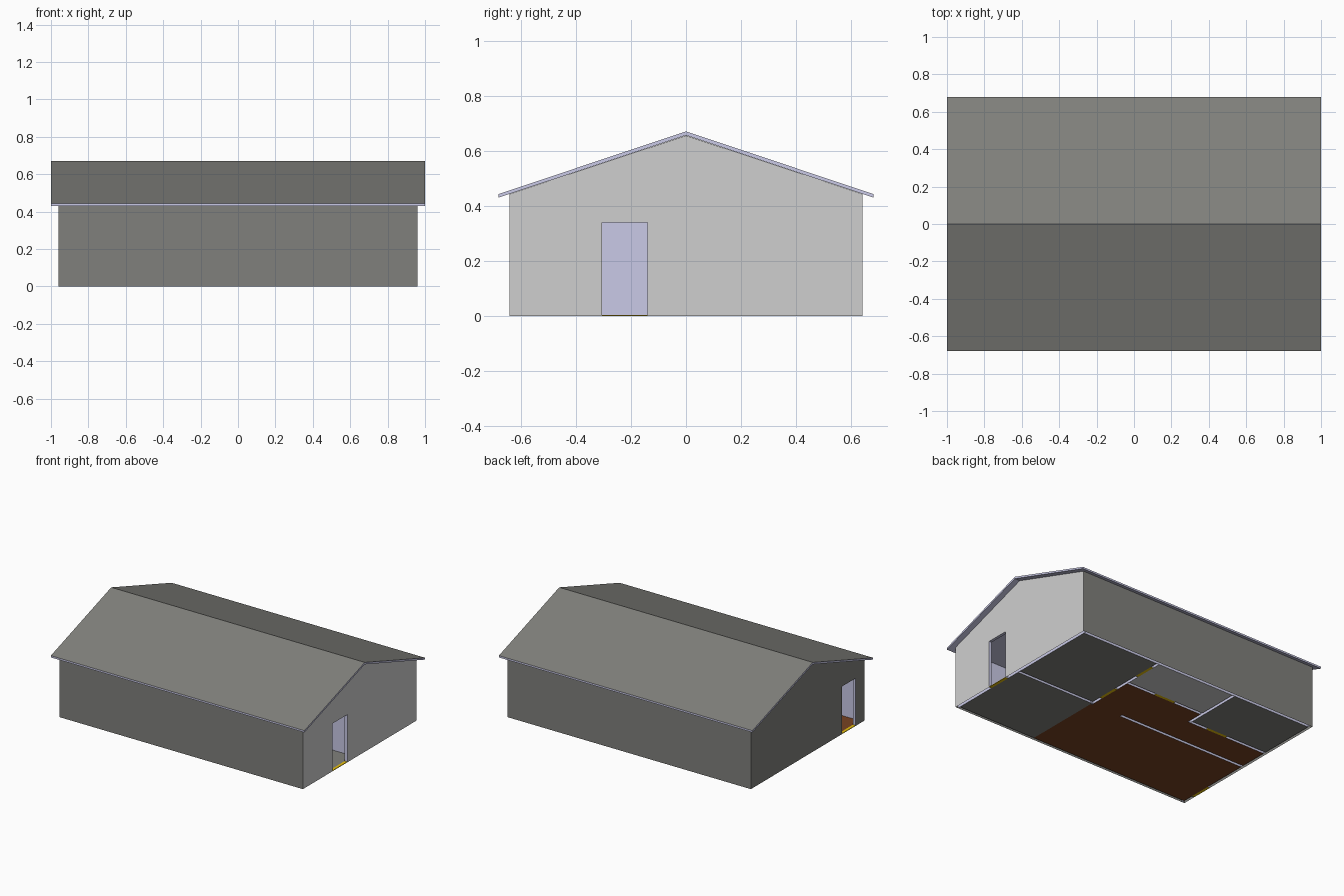
import bpy, bmesh

if "Cube" in bpy.data.objects:
    bpy.data.objects.remove(bpy.data.objects["Cube"])

def lin(c):
    c /= 255
    return c / 12.92 if c <= 0.04045 else ((c + 0.055) / 1.055) ** 2.4

def material(name, r, g, b):
    m = bpy.data.materials.new(name)
    m.diffuse_color = (lin(r), lin(g), lin(b), 1)
    m.use_nodes = True
    m.node_tree.nodes["Principled BSDF"].inputs["Base Color"].default_value = m.diffuse_color
    return m

GREY = material("dark grey", 128, 128, 124)
LIGHT = material("light grey", 207, 207, 207)
LAV = material("pale lavender", 204, 204, 233)
BROWN = material("brown floor", 120, 66, 34)
YELLOW = material("yellow threshold", 240, 200, 15)

HX, HY, T = 0.96, 0.64, 0.02       # outer half sizes and wall thickness
DOOR_H, CEIL, EAVE, RIDGE = 0.34, 0.43, 0.443, 0.655

def finish(name, bm, mats, rule=None, open_bottom=False):
    bmesh.ops.recalc_face_normals(bm, faces=bm.faces)
    bm.normal_update()
    if open_bottom:
        low = [f for f in bm.faces if f.normal.z < -0.9 and f.calc_center_median().z < 0.001]
        bmesh.ops.delete(bm, geom=low, context='FACES')
    if rule:
        for f in bm.faces:
            f.material_index = rule(f.calc_center_median(), f.normal)
    me = bpy.data.meshes.new(name)
    bm.to_mesh(me)
    bm.free()
    for m in mats:
        me.materials.append(m)
    ob = bpy.data.objects.new(name, me)
    bpy.context.collection.objects.link(ob)

def prism(bm, profile, x0, x1):
    """Extrude a (y, z) profile along x."""
    face = bm.faces.new([bm.verts.new((x0, y, z)) for y, z in profile])
    geom = bmesh.ops.extrude_face_region(bm, geom=[face])["geom"]
    bmesh.ops.translate(bm, vec=(x1 - x0, 0, 0),
                        verts=[g for g in geom if isinstance(g, bmesh.types.BMVert)])

def box(bm, x0, x1, y0, y1, z0, z1):
    prism(bm, [(y0, z0), (y1, z0), (y1, z1), (y0, z1)], x0, x1)

def plate(name, mat, rects, z=0.0):
    bm = bmesh.new()
    for x0, x1, y0, y1 in rects:
        bm.faces.new([bm.verts.new(p) for p in
                      ((x0, y0, z), (x1, y0, z), (x1, y1, z), (x0, y1, z))])
    finish(name, bm, [mat])

def outside(c, n):
    return int((abs(n.x) > 0.9 and abs(c.x) > HX - 0.005) or
               (abs(n.y) > 0.9 and abs(c.y) > HY - 0.005))

# Long outer walls
for side, s in (("front", -1), ("back", 1)):
    bm = bmesh.new()
    ys = sorted((s * HY, s * (HY - T)))
    box(bm, -HX + T, HX - T, ys[0], ys[1], 0, EAVE)
    finish(side + "_wall", bm, [LAV, GREY], outside, True)

# Gable walls with a door opening each
for side, s, d0, d1, mat in (("right", 1, -0.305, -0.14, LIGHT),
                             ("left", -1, -0.54, -0.385, GREY)):
    bm = bmesh.new()
    prism(bm, [(-HY, 0), (d0, 0), (d0, DOOR_H), (d1, DOOR_H), (d1, 0), (HY, 0),
               (HY, EAVE), (0, RIDGE), (-HY, EAVE)], s * HX, s * (HX - T))

    def gable_rule(c, n):
        if not outside(c, n):
            return 0
        return 1 if abs(n.x) > 0.9 else 2
    finish(side + "_gable_wall", bm, [LAV, mat, GREY], gable_rule, True)
    bm = bmesh.new()
    xs = sorted((s * HX, s * (HX - T)))
    box(bm, xs[0], xs[1], d0, d1, 0, 0.004)
    finish(side + "_threshold", bm, [YELLOW])

# Roof: grey slopes, lavender edges and underside
bm = bmesh.new()
prism(bm, [(-0.68, 0.43), (0, 0.656), (0.68, 0.43),
           (0.68, 0.443), (0, 0.67), (-0.68, 0.443)], -1, 1)
finish("roof", bm, [LAV, GREY], lambda c, n: int(n.z > 0.5))

# Ceiling
plate("ceiling", LAV, [(-0.945, 0.945, -0.625, 0.625)], CEIL)

def partition(name, axis, pos, a, b, doors=()):
    """Straight inner wall with door openings, lintels and thresholds."""
    def piece(bm, p, q, z0, z1):
        if axis == 'x':
            box(bm, p, q, pos - T / 2, pos + T / 2, z0, z1)
        else:
            box(bm, pos - T / 2, pos + T / 2, p, q, z0, z1)
    bm = bmesh.new()
    start = a
    for i, (d0, d1) in enumerate(doors):
        piece(bm, start, d0, 0, CEIL)
        piece(bm, d0, d1, DOOR_H, CEIL)
        sill = bmesh.new()
        piece(sill, d0, d1, 0, 0.004)
        finish(f"{name}_threshold_{i + 1}", sill, [YELLOW])
        start = d1
    piece(bm, start, b, 0, CEIL)
    finish(name, bm, [LAV], None, True)

# Inner walls
partition("entry_partition", 'x', -0.03, 0.33, 0.94)
partition("cross_partition", 'y', 0.32, -0.04, 0.62, [(0.05, 0.20), (0.41, 0.56)])
partition("middle_room_partition", 'x', 0.31, -0.305, 0.31, [(-0.08, 0.08)])
partition("room_divider", 'y', -0.315, 0.175, 0.62)
partition("corner_room_partition", 'x', 0.185, -0.94, -0.325, [(-0.62, -0.46)])
partition("long_partition", 'x', -0.04, -0.94, 0.077)
partition("corridor_stub_back", 'y', -0.73, 0.155, 0.175)
partition("corridor_stub_front", 'y', -0.73, -0.03, -0.01)

# Floors
plate("grey_floors", GREY, [(0.33, 0.94, -0.02, 0.62), (0.32, 0.94, -0.62, -0.04),
                            (-0.94, -0.325, 0.195, 0.62)])
plate("middle_room_floor", LIGHT, [(-0.305, 0.31, 0.32, 0.62)])
plate("brown_floors", BROWN, [(-0.94, 0.32, -0.62, -0.05), (-0.94, -0.305, -0.03, 0.175),
                              (-0.305, 0.31, -0.03, 0.30), (0.077, 0.31, -0.05, -0.03)])
